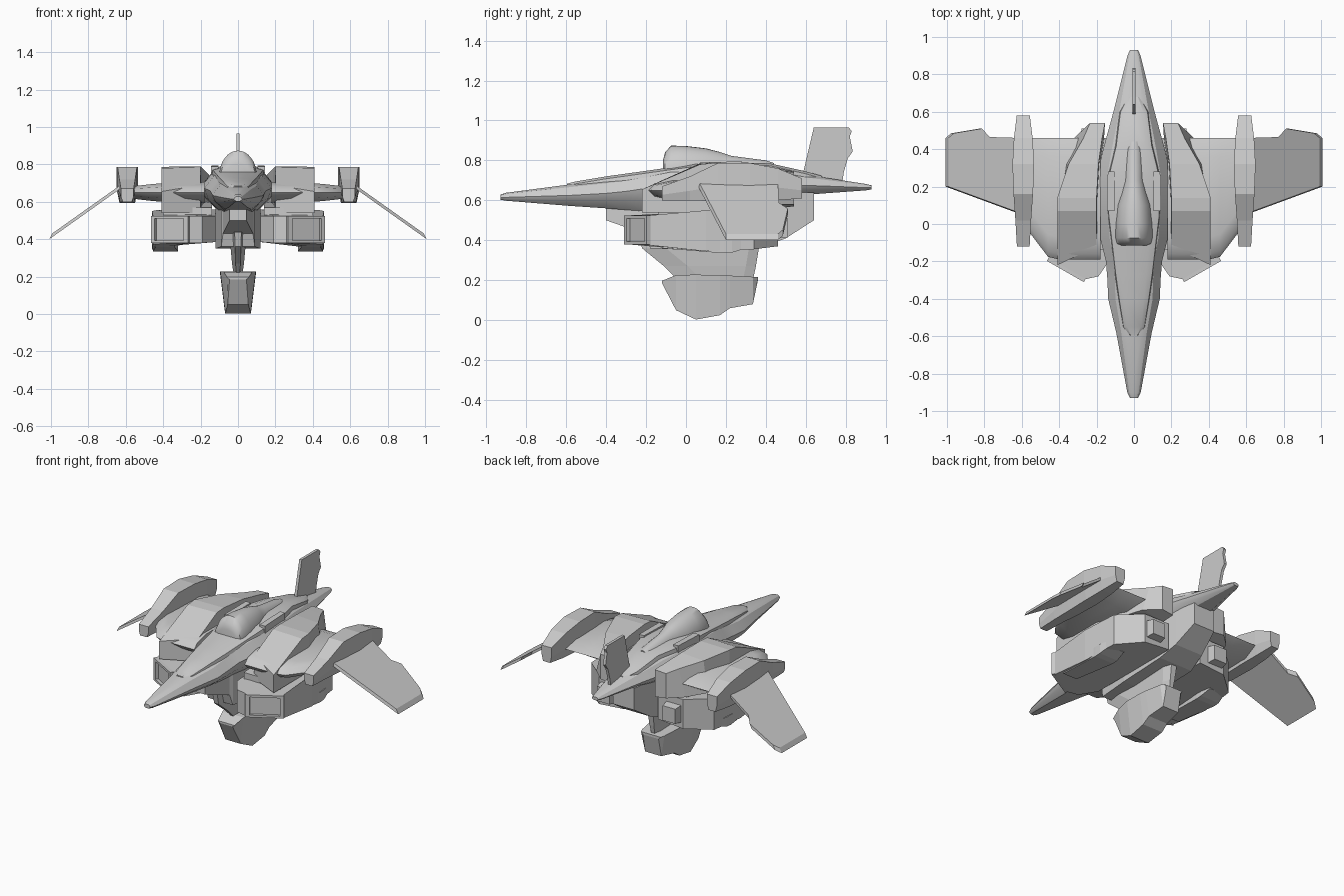
import bpy, bmesh, math
from mathutils import Vector


def loft(name, rings, mirror=False, smooth=0):
    """Skin equal-length rings of 3D points and cap both ends."""
    bm = bmesh.new()
    rows = [[bm.verts.new(p) for p in r] for r in rings]
    n = len(rows[0])
    for a, b in zip(rows, rows[1:]):
        for i in range(n):
            j = (i + 1) % n
            bm.faces.new((a[i], a[j], b[j], b[i]))
    bm.faces.new(rows[0][::-1])
    bm.faces.new(rows[-1])
    bmesh.ops.recalc_face_normals(bm, faces=bm.faces)
    me = bpy.data.meshes.new(name)
    bm.to_mesh(me)
    bm.free()
    ob = bpy.data.objects.new(name, me)
    bpy.context.collection.objects.link(ob)
    if mirror:
        ob.modifiers.new("mirror", 'MIRROR')
    if smooth:
        bpy.ops.object.select_all(action='DESELECT')
        ob.select_set(True)
        bpy.context.view_layer.objects.active = ob
        bpy.ops.object.shade_smooth_by_angle(angle=math.radians(smooth))
    return ob


def side_slab(name, pts, layers, mirror=False):
    """(y, z) profile stacked across x; layers = (x, scale)."""
    cy = sum(p[0] for p in pts) / len(pts)
    cz = sum(p[1] for p in pts) / len(pts)
    return loft(name, [[(x, cy + (y - cy) * s, cz + (z - cz) * s) for y, z in pts]
                       for x, s in layers], mirror)


def hull_ring(y, w, bot, mid, top):
    """Ten-sided fuselage section."""
    half = [(.42, top), (.72, mid + .75 * (top - mid)), (1, mid),
            (.88, mid - .45 * (mid - bot)), (.5, bot)]
    return ([(w * k, y, z) for k, z in half] +
            [(-w * k, y, z) for k, z in reversed(half)])


def box_ring(y, x0, x1, z0, z1):
    return [(x0, y, z0), (x1, y, z0), (x1, y, z1), (x0, y, z1)]


# Main fuselage, nose to tail
loft("fuselage", [hull_ring(*s) for s in [
    (-.93, .022, .603, .615, .628), (-.90, .036, .598, .615, .638),
    (-.58, .095, .572, .625, .680), (-.40, .138, .560, .635, .702),
    (-.30, .142, .552, .645, .715), (-.20, .150, .545, .660, .735),
    (-.08, .180, .542, .672, .760), (.08, .198, .545, .680, .770),
    (.25, .200, .560, .682, .775), (.40, .165, .590, .680, .765),
    (.60, .110, .628, .675, .728), (.90, .035, .650, .664, .682),
    (.93, .022, .655, .664, .675)]], smooth=28)

# Raised deck along the top of the fuselage
deck = [(-.595, .03, .66, .684), (-.55, .062, .655, .695), (-.40, .088, .66, .72),
        (-.27, .108, .67, .738), (-.10, .13, .69, .762), (.05, .15, .70, .782),
        (.25, .15, .71, .79), (.42, .105, .71, .785), (.60, .08, .70, .745),
        (.68, .035, .69, .722)]
loft("upper_deck", [[(w, y, b), (w * .9, y, t - .012), (w * .6, y, t), (-w * .6, y, t),
                     (-w * .9, y, t - .012), (-w, y, b)] for y, w, b, t in deck], smooth=28)

# Canopy dome and its spine
loft("canopy", [[(w * math.cos(math.pi * i / 16), y,
                  .74 + (t - .74) * math.sin(math.pi * i / 16)) for i in range(17)]
                for y, w, t in [(-.115, .07, .80), (-.105, .092, .84), (-.075, .1, .874),
                                (.0, .1, .872), (.10, .092, .86), (.17, .07, .842),
                                (.23, .057, .822), (.40, .05, .80), (.44, .035, .787)]],
     smooth=45)

# Collar rails beside the canopy
loft("canopy_rail", [box_ring(.07, .105, .145, .72, .79), box_ring(.28, .105, .14, .72, .795)],
     mirror=True)

# Tail fin and the small ridge in front of it
side_slab("tail_fin", [(.58, .71), (.64, .965), (.815, .965), (.83, .945), (.82, .92),
                       (.835, .845), (.81, .81), (.79, .74), (.78, .67)],
          [(-.009, 1), (.009, 1)])

# Upper engine housings with slanted front face and sloped roof
loft("engine_housing", [
    [(.20, -.12, .54), (.41, -.22, .54), (.41, -.22, .655), (.20, -.12, .69)],
    [(.19, .07, .54), (.41, .07, .54), (.41, .07, .78), (.20, .07, .785)],
    [(.19, .15, .54), (.41, .14, .55), (.41, .14, .787), (.20, .14, .79)],
    [(.18, .32, .55), (.38, .32, .57), (.35, .32, .77), (.19, .32, .78)],
    [(.16, .46, .56), (.32, .46, .58), (.27, .46, .75), (.17, .46, .76)],
    [(.155, .54, .57), (.235, .54, .58), (.235, .54, .74), (.155, .54, .745)]], mirror=True)

# Inner wings with rounded leading edge
loft("inner_wing", [[(x, f, .65), (x, f + .03, .65 + h * .6), (x, f + .12, .65 + h),
                     (x, .36, .65 + h), (x, .46, .66), (x, .36, .65 - h),
                     (x, f + .12, .65 - h), (x, f + .03, .65 - h * .6)]
                    for x, f, h in [(.18, -.19, .055), (.40, -.19, .05), (.46, -.175, .045),
                                    (.54, -.07, .036), (.62, .04, .032)]],
     mirror=True, smooth=35)

# Wing pods, hexagonal section
loft("wing_pod", [[(.592 + w * .72, y, b), (.592 + w, y, b + .4 * (t - b)), (.592 + w, y, t),
                   (.592 - w, y, t), (.592 - w, y, b + .4 * (t - b)), (.592 - w * .72, y, b)]
                  for y, w, b, t in [(-.12, .034, .60, .67), (.02, .042, .60, .72),
                                     (.16, .052, .595, .787), (.32, .058, .595, .787),
                                     (.46, .05, .60, .76), (.58, .035, .61, .71)]],
     mirror=True)

# Drooping outer wings
plan = [(.62, .06), (1.0, .20), (1.0, .46), (.97, .485), (.82, .51), (.78, .465), (.62, .46)]
loft("outer_wing", [[(x - d * .5, y, .672 - (x - .64) * .71 + d) for x, y in plan]
                    for d in (-.015, .015)], mirror=True)

# Lower intake housings
side = [(.12, -.18), (.19, -.28), (.26, -.295), (.455, -.18), (.46, .10),
        (.44, .34), (.30, .46), (.12, .46)]
low = [.385, .38, .38, .375, .345, .355, .37, .385]
high = [.525, .525, .525, .525, .55, .555, .56, .56]
loft("intake_housing", [[(x, y, z) for (x, y), z in zip(side, low)],
                        [(x, y, z) for (x, y), z in zip(side, high)]], mirror=True)

# Intake frames on the slanted front faces
a, b = Vector((.262, -.30, 0)), Vector((.46, -.187, 0))
along = b - a
out = Vector((along.y, -along.x, 0)).normalized()


def face_box(name, s0, s1, z0, z1):
    base = [a + along * s + Vector((0, 0, z))
            for s, z in ((s0, z0), (s1, z0), (s1, z1), (s0, z1))]
    loft(name, [[p - out * .01 for p in base], [p + out * .012 for p in base]], mirror=True)


for nm, s in {"inner": (0, .12), "outer": (.9, 1)}.items():
    face_box("intake_post_" + nm, *s, .38, .525)
for nm, z in {"bottom": (.38, .394), "top": (.51, .525)}.items():
    face_box("intake_sill_" + nm, .12, .9, *z)

# Under-keels, struts to the engines and rear nozzles of the intake housings
loft("intake_keel", [box_ring(-.12, .34, .44, .36, .40), box_ring(.19, .32, .455, .335, .40),
                     box_ring(.23, .32, .455, .338, .40), box_ring(.30, .33, .44, .36, .40)],
     mirror=True)
loft("housing_strut", [box_ring(-.14, .14, .40, .51, .57), box_ring(.42, .14, .30, .54, .60)],
     mirror=True)
loft("rear_nozzle", [box_ring(.38, .17, .30, .40, .53), box_ring(.51, .19, .28, .415, .51)],
     mirror=True)

# Central belly block
loft("belly", [box_ring(y, -w, w, b, t) for y, w, b, t in [
    (-.40, .045, .50, .575), (-.20, .08, .43, .60), (-.18, .09, .36, .60), (.05, .12, .35, .60),
    (.38, .12, .365, .62), (.50, .10, .41, .64), (.64, .075, .50, .64)]])

# Ventral pylon, spindle-shaped from the front
pylon = []
for z, y0, y1, w in [(.44, -.24, .38, .045), (.36, -.22, .365, .04),
                     (.27, -.11, .35, .032), (.20, -.04, .335, .022)]:
    pylon.append([(-w * .4, y0, z), (w * .4, y0, z), (w, y0 + .12, z), (w, y1 - .05, z),
                  (w * .5, y1, z), (-w * .5, y1, z), (-w, y1 - .05, z), (-w, y0 + .12, z)])
loft("ventral_pylon", pylon)

# Ventral pod, wide at the top and chamfered at nose
loft("ventral_pod", [[(-wb, y, b), (wb, y, b), (wt, y, t), (-wt, y, t)]
                     for y, wb, wt, b, t in [
    (-.12, .045, .06, .185, .197), (-.05, .055, .075, .05, .226), (.05, .068, .095, .003, .228),
    (.17, .072, .097, .025, .225), (.22, .07, .095, .06, .223), (.335, .058, .08, .08, .217),
    (.36, .055, .07, .20, .215)]])
